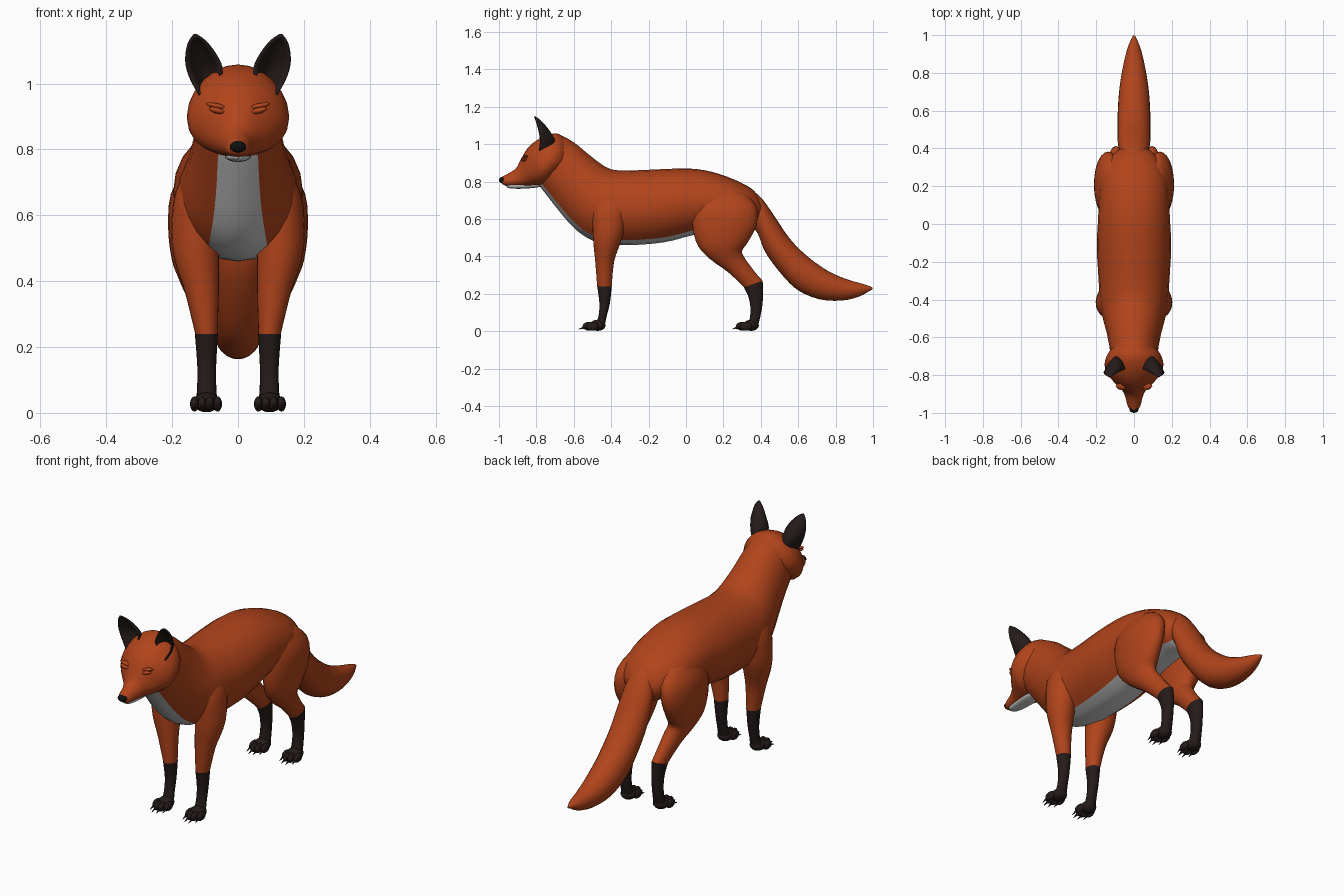
import bpy, bmesh, math
from mathutils import Matrix, Vector

SIDES = 24


def material(name, rgb):
    m = bpy.data.materials.new(name)
    m.diffuse_color = (*rgb, 1)
    return m


ORANGE = material("orange_fur", (0.44, 0.058, 0.011))
DARK = material("dark_fur", (0.018, 0.011, 0.01))
BLACK = material("nose_black", (0.005, 0.005, 0.005))


def finish(name, bm, mat=None, mirror=False):
    me = bpy.data.meshes.new(name)
    bm.to_mesh(me)
    bm.free()
    me.polygons.foreach_set("use_smooth", [True] * len(me.polygons))
    me.set_sharp_from_angle(angle=math.radians(50))
    ob = bpy.data.objects.new(name, me)
    bpy.context.collection.objects.link(ob)
    if mat:
        me.materials.append(mat)
    if mirror:
        mod = ob.modifiers.new("mirror", 'MIRROR')
        mod.use_mirror_merge = False
    return ob


def smooth_rows(rows, steps=3):
    """Catmull-Rom interpolation between the given sections."""
    out = []
    for i in range(len(rows) - 1):
        p0, p1, p2, p3 = (rows[max(0, min(len(rows) - 1, i + k))] for k in (-1, 0, 1, 2))
        for s in range(steps):
            t = s / steps
            out.append([0.5 * (2 * b + (c - a) * t + (2 * a - 5 * b + 4 * c - d) * t * t
                               + (3 * b - a - 3 * c + d) * t ** 3)
                        for a, b, c, d in zip(p0, p1, p2, p3)])
    return out + [list(rows[-1])]


def loft(name, rows, mat=None, arc=None, sag=0.0, mirror=False):
    """Rows: (y, z) of one edge, (y, z) of the opposite edge, x centre, half width."""
    bm = bmesh.new()
    first, last = arc or (0, SIDES - 1)
    rings = []
    for ya, za, yb, zb, xc, w in smooth_rows(rows):
        mid = Vector((xc, (ya + yb) / 2, (za + zb) / 2))
        u = Vector((0, (ya - yb) / 2, (za - zb) / 2))
        ring = []
        for j in range(first, last + 1):
            a = 2 * math.pi * j / SIDES
            p = mid + u * (math.cos(a) - sag * math.sin(a) ** 2)
            ring.append(bm.verts.new((p.x + w * math.sin(a), p.y, p.z)))
        rings.append(ring)
    n = len(rings[0])
    for r, q in zip(rings, rings[1:]):
        for j in range(n - 1 if arc else n):
            k = (j + 1) % n
            bm.faces.new((r[j], r[k], q[k], q[j]))
    if not arc:
        bm.faces.new(rings[0])
        bm.faces.new(rings[-1])
        bmesh.ops.recalc_face_normals(bm, faces=bm.faces)
    return finish(name, bm, mat, mirror)


def ball(bm, loc, size, tilt=0.0):
    m = Matrix.Translation(loc) @ Matrix.Rotation(tilt, 4, 'Y') @ Matrix.Diagonal((*size, 1))
    bmesh.ops.create_uvsphere(bm, u_segments=16, v_segments=10, radius=1, matrix=m)


# Body and neck, with a pale strip along throat, chest and belly
body = [(-.74, 1.03, -.80, .80, 0, .09), (-.68, 1.05, -.77, .76, 0, .12),
        (-.60, 1.01, -.70, .67, 0, .13), (-.52, .945, -.63, .585, 0, .145),
        (-.44, .885, -.56, .52, 0, .165), (-.38, .862, -.47, .475, 0, .18),
        (-.28, .86, -.33, .46, 0, .187), (-.12, .867, -.12, .475, 0, .197),
        (.02, .87, .04, .515, 0, .19), (.14, .852, .16, .53, 0, .185),
        (.26, .81, .27, .55, 0, .17), (.36, .755, .36, .56, 0, .12),
        (.41, .68, .40, .60, 0, .06)]
loft("body", body, ORANGE, arc=(14, 34))
loft("belly_and_bib", body, arc=(10, 14))

# Head with cheeks and muzzle
loft("head", [(-.985, .825, -.985, .79, 0, .018), (-.96, .838, -.965, .778, 0, .034),
              (-.91, .87, -.92, .774, 0, .046), (-.885, .915, -.87, .774, 0, .066),
              (-.85, .975, -.81, .777, 0, .115), (-.80, 1.02, -.76, .785, 0, .15),
              (-.74, 1.05, -.71, .82, 0, .153), (-.68, 1.055, -.66, .86, 0, .125),
              (-.62, 1.01, -.62, .90, 0, .06)], ORANGE, sag=0.2)
loft("lower_jaw", [(-.962, .79, -.96, .772, 0, .014), (-.94, .79, -.94, .764, 0, .027),
                   (-.89, .79, -.88, .762, 0, .036), (-.82, .79, -.80, .768, 0, .04),
                   (-.77, .80, -.76, .78, 0, .03)])

# Nose
bm = bmesh.new()
ball(bm, (0, -.98, .808), (.025, .02, .018))
finish("nose", bm, BLACK)

# Closed eyelids
bm = bmesh.new()
ball(bm, (.064, -.866, .918), (.026, .014, .009), tilt=-.25)
ball(bm, (.064, -.858, .932), (.034, .014, .008), tilt=-.2)
finish("eyelids", bm, ORANGE, mirror=True)

# Ears: cupped shells, each row = inner edge, outer edge, depth of cup
ear = [(.060, -.770, 1.00, .112, -.785, .960, .080), (.050, -.770, 1.045, .145, -.78, 1.02, .066),
       (.070, -.778, 1.09, .157, -.787, 1.07, .042), (.100, -.795, 1.128, .150, -.80, 1.12, .018),
       (.127, -.81, 1.147, .133, -.81, 1.147, .0)]
bm = bmesh.new()
grid = []
for r in smooth_rows(ear):
    a, b = Vector(r[0:3]), Vector(r[3:6])
    grid.append([bm.verts.new(a.lerp(b, t / 8) + Vector((0, r[6] * math.sin(math.pi * t / 8) ** .7, 0)))
                 for t in range(9)])
for r, q in zip(grid, grid[1:]):
    for j in range(8):
        bm.faces.new((r[j + 1], r[j], q[j], q[j + 1]))
ears = finish("ears", bm, DARK, mirror=True)
shell = ears.modifiers.new("thickness", 'SOLIDIFY')
shell.thickness = .008
shell.offset = 0

# Tail
loft("tail", [(.36, .75, .34, .58, 0, .06), (.41, .705, .385, .52, 0, .08),
              (.48, .605, .42, .43, 0, .087), (.555, .495, .49, .33, 0, .087),
              (.65, .40, .59, .225, 0, .085), (.76, .322, .71, .172, 0, .075),
              (.86, .278, .83, .164, 0, .056), (.94, .255, .925, .185, 0, .034),
              (.985, .24, .98, .215, 0, .013), (.998, .232, .998, .224, 0, .004)], ORANGE)

# Front legs and dark socks
loft("front_legs", [(-.47, .76, -.33, .76, .11, .03), (-.505, .67, -.31, .67, .122, .068),
                    (-.50, .56, -.33, .54, .13, .073), (-.495, .47, -.355, .46, .125, .068),
                    (-.485, .37, -.385, .37, .11, .052), (-.475, .24, -.397, .24, .096, .034)],
     ORANGE, mirror=True)
loft("front_socks", [(-.475, .24, -.397, .24, .096, .035), (-.463, .15, -.407, .15, .095, .029),
                     (-.468, .08, -.424, .08, .095, .028), (-.485, .03, -.435, .03, .095, .032)],
     DARK, mirror=True)

# Hind legs and dark socks
loft("hind_legs", [(.08, .76, .31, .74, .11, .045), (.035, .66, .375, .67, .13, .074),
                   (.037, .55, .378, .57, .14, .072), (.065, .455, .33, .475, .135, .066),
                   (.13, .385, .30, .43, .125, .055), (.22, .32, .315, .39, .11, .045),
                   (.28, .265, .37, .315, .1, .037), (.31, .235, .41, .27, .096, .033)],
     ORANGE, mirror=True)
loft("hind_socks", [(.31, .235, .41, .27, .096, .034), (.335, .18, .412, .19, .095, .029),
                    (.345, .11, .404, .11, .095, .028), (.335, .03, .385, .03, .095, .032)],
     DARK, mirror=True)

# Paws with four toes and claws
for name, y in (("front_paws", -.48), ("hind_paws", .34)):
    bm = bmesh.new()
    ball(bm, (.096, y + .008, .032), (.040, .042, .030))
    for dx, dy in ((-.035, -.02), (-.012, -.04), (.012, -.04), (.035, -.02)):
        ball(bm, (.097 + dx, y + dy, .027), (.0135, .033, .023))
        claw = Matrix.Translation((.097 + dx * 1.05, y + dy - .037, .017)) @ Matrix.Rotation(1.9, 4, 'X')
        bmesh.ops.create_cone(bm, cap_ends=True, segments=8, radius1=.007, radius2=.001,
                              depth=.036, matrix=claw)
    finish(name, bm, DARK, mirror=True)
